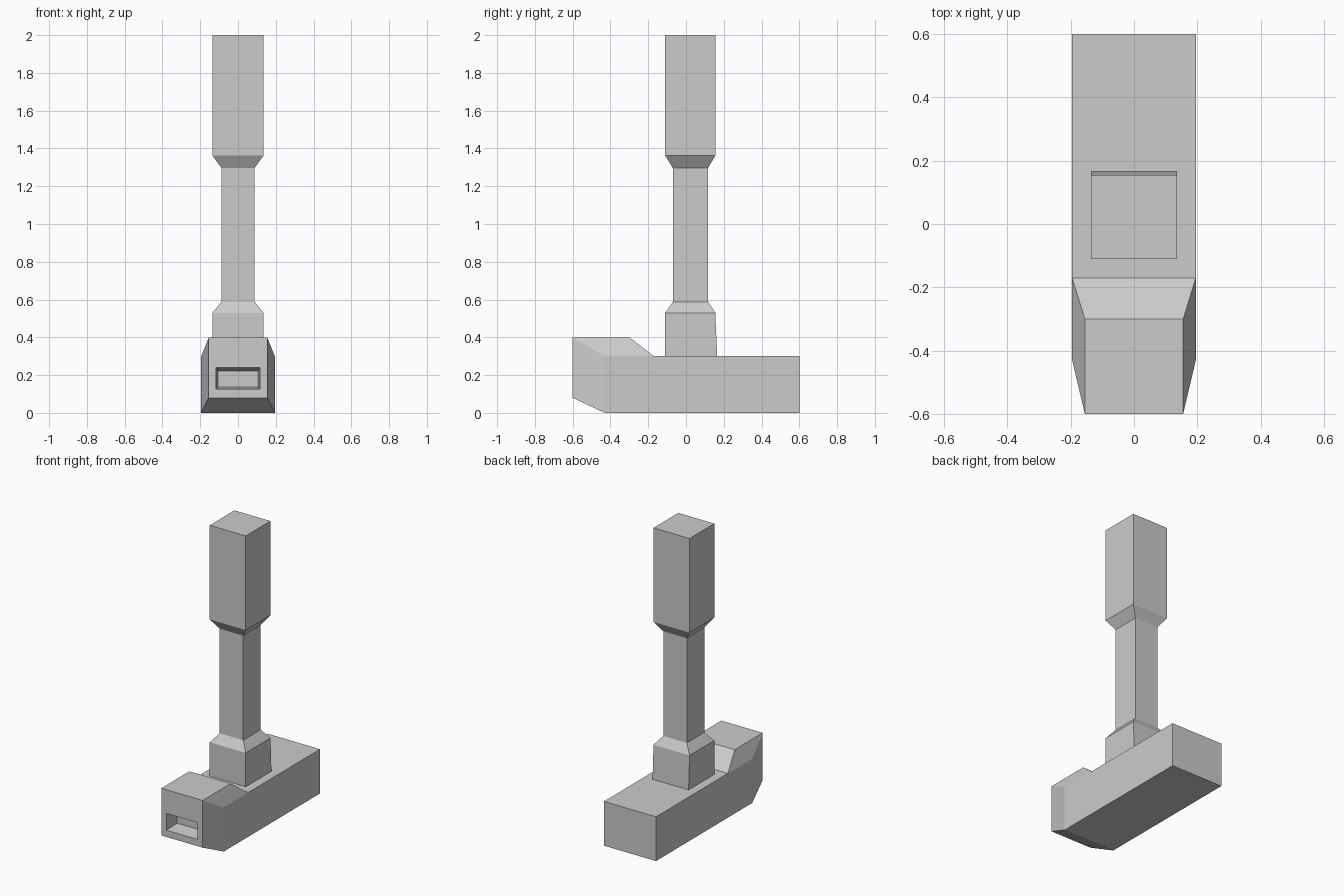
import bpy
import bmesh

if "Cube" in bpy.data.objects:
    bpy.data.objects.remove(bpy.data.objects["Cube"])


def make_object(name, bm):
    bmesh.ops.recalc_face_normals(bm, faces=bm.faces)
    mesh = bpy.data.meshes.new(name)
    bm.to_mesh(mesh)
    bm.free()
    obj = bpy.data.objects.new(name, mesh)
    bpy.context.collection.objects.link(obj)
    return obj


def bridge(bm, a, b):
    """Join two vertex loops of equal length with quads."""
    n = len(a)
    for i in range(n):
        j = (i + 1) % n
        bm.faces.new((a[i], a[j], b[j], b[i]))


def front_rect(bm, hx, z0, z1, y):
    return [bm.verts.new((x, y, z)) for x, z in
            ((-hx, z0), (hx, z0), (hx, z1), (-hx, z1))]


# Head: side outline with half width at each point
outline = [(.155, -.6, .08), (.155, -.6, .4), (.155, -.3, .4), (.195, -.17, .3),
           (.195, .6, .3), (.195, .6, 0), (.195, -.43, 0)]
bm = bmesh.new()
right = [bm.verts.new(p) for p in outline]
left = [bm.verts.new((-x, y, z)) for x, y, z in outline]
for i in range(1, 7):
    j = (i + 1) % 7
    bm.faces.new((right[i], right[j], left[j], left[i]))

# Chamfered cheeks and flat sides
for side, sx in ((right, 1), (left, -1)):
    corner = bm.verts.new((sx * .195, -.43, .3))
    a, b, c, d, e, f, g = side
    for face in ((a, b, corner, g), (b, c, d, corner), (g, corner, d, e, f)):
        bm.faces.new(face)

# Front face with tapered recess
rim = [left[0], right[0], right[1], left[1]]
slot = front_rect(bm, .116, .126, .239, -.6)
floor = front_rect(bm, .106, .138, .222, -.5)
bridge(bm, rim, slot)
bridge(bm, slot, floor)
bm.faces.new(floor)
make_object("head", bm)

# Handle: stacked rectangular sections (z, half width, y front, y back)
sections = [(.3, .135, -.11, .165), (.53, .135, -.11, .155),
            (.588, .088, -.07, .117), (1.297, .088, -.07, .117),
            (1.362, .135, -.11, .155), (2, .135, -.11, .155)]
bm = bmesh.new()
rings = [[bm.verts.new(p) for p in ((-w, y0, z), (w, y0, z), (w, y1, z), (-w, y1, z))]
         for z, w, y0, y1 in sections]
for lower, upper in zip(rings, rings[1:]):
    bridge(bm, lower, upper)
bm.faces.new(rings[0])
bm.faces.new(rings[-1])
make_object("handle", bm)
